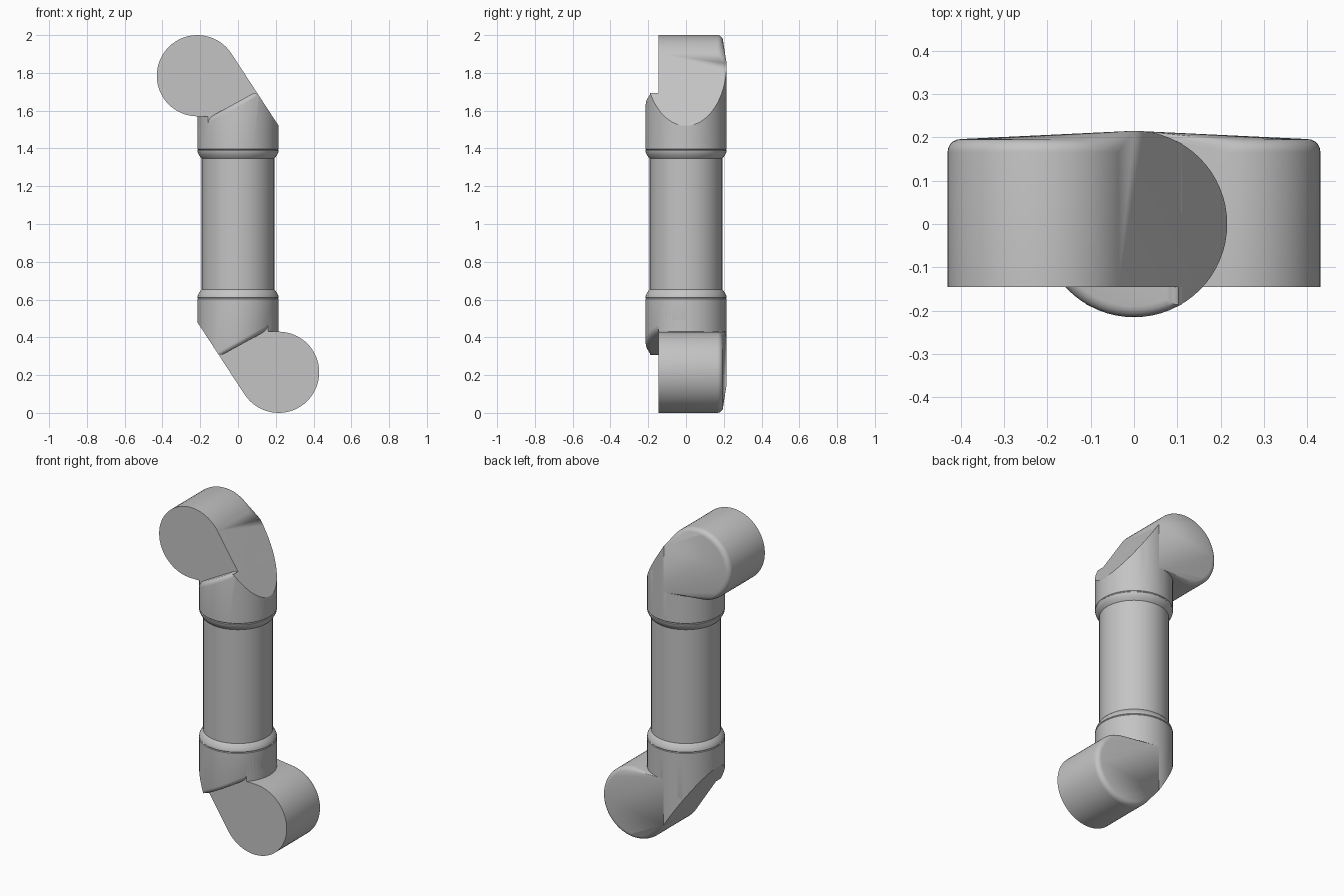
import bpy, bmesh, math
from mathutils import Vector, Matrix

cube = bpy.data.objects.get("Cube")
if cube:
    bpy.data.objects.remove(cube, do_unlink=True)

GREY = (0.55, 0.55, 0.55, 1)
mat = bpy.data.materials.new("light_grey")
mat.use_nodes = True
mat.diffuse_color = GREY
mat.node_tree.nodes["Principled BSDF"].inputs["Base Color"].default_value = GREY

R = 0.215                      # sleeve and joint radius
SIDES = 64
FRONT = -0.145                 # flat front of the joint
JOINT = Vector((-R, 0, 2 - R))
SLANT = Vector((0.837, 0, 0.547))    # normal of the sloping elbow face
SLANT_CO = JOINT + SLANT * R
STEP = Vector((-0.482, 0, 0.876))    # normal of the front ledge
STEP_CO = Vector((0.095, 0, 1.70))


def cylinder(radius, z0, z1):
    bm = bmesh.new()
    bmesh.ops.create_cone(bm, cap_ends=True, segments=SIDES, radius1=radius,
                          radius2=radius, depth=z1 - z0,
                          matrix=Matrix.Translation((0, 0, (z0 + z1) / 2)))
    return bm


def slice_off(bm, co, normal):
    """Remove everything beyond the plane and cap the cut."""
    bmesh.ops.bisect_plane(bm, geom=bm.verts[:] + bm.edges[:] + bm.faces[:],
                           plane_co=co, plane_no=normal, clear_outer=True)
    rim = [e for e in bm.edges if e.is_boundary]
    if rim:
        bmesh.ops.holes_fill(bm, edges=rim, sides=0)


def make(name, bm):
    bmesh.ops.recalc_face_normals(bm, faces=bm.faces[:])
    mesh = bpy.data.meshes.new(name)
    bm.to_mesh(mesh)
    bm.free()
    mesh.materials.append(mat)
    ob = bpy.data.objects.new(name, mesh)
    bpy.context.collection.objects.link(ob)
    bpy.ops.object.select_all(action='DESELECT')
    ob.select_set(True)
    bpy.context.view_layer.objects.active = ob
    bpy.ops.object.shade_smooth_by_angle(angle=math.radians(32))
    return ob


def make_pair(name, bm):
    """Upper part, plus the same part turned half round for the lower end."""
    upper = make("upper_" + name, bm)
    lower = bpy.data.objects.new("lower_" + name, upper.data)
    lower.location = (0, 0, 2)
    lower.rotation_euler = (0, math.pi, 0)
    bpy.context.collection.objects.link(lower)


# Straight tube between the elbows
make("tube", cylinder(0.192, 0.6, 1.4))

# Rounded collar where the tube enters the elbow
bm = bmesh.new()
profile = [(0.19, 1.345), (0.198, 1.352), (0.208, 1.368), (0.213, 1.378),
           (R, 1.388), (0.212, 1.392), (R, 1.396), (R, 1.412)]
points = [bm.verts.new((r, 0, z)) for r, z in profile]
edges = [bm.edges.new(pair) for pair in zip(points, points[1:])]
bmesh.ops.spin(bm, geom=points + edges, axis=(0, 0, 1), cent=(0, 0, 0),
               angle=math.tau, steps=SIDES, use_merge=True)
bmesh.ops.remove_doubles(bm, verts=bm.verts[:], dist=0.0005)
make_pair("collar", bm)

# Elbow sleeve with a rounded ledge at the front
bm = cylinder(R, 1.41, 2.3)
slice_off(bm, SLANT_CO, SLANT)
slice_off(bm, STEP_CO, STEP)
ledge = [e for e in bm.edges
         if all(abs((v.co - STEP_CO).dot(STEP)) < 0.0005 for v in e.verts)]
bmesh.ops.bevel(bm, geom=ledge, offset=0.025, segments=4, profile=0.5,
                affect='EDGES', clamp_overlap=False)
make_pair("elbow_sleeve", bm)

# Sleeve core behind the flat front
bm = cylinder(R, 1.41, 1.85)
slice_off(bm, SLANT_CO, SLANT)
slice_off(bm, Vector((0, FRONT, 0)), Vector((0, -1, 0)))
make_pair("elbow_core", bm)

# Joint housing: a round-rimmed drum blended into the sleeve
bm = cylinder(R, 1.57, 1.85)
slice_off(bm, SLANT_CO, SLANT)
RIM, BACK = 0.03, 0.196
rings = [(R, -0.2)]
for i in range(6):
    a = math.pi / 2 * i / 5
    rings.append((R - RIM + RIM * math.cos(a), BACK - RIM + RIM * math.sin(a)))
for radius, y in rings:
    for i in range(SIDES):
        a = math.tau * i / SIDES
        bm.verts.new(JOINT + Vector((radius * math.cos(a), y, radius * math.sin(a))))
bmesh.ops.delete(bm, geom=bm.edges[:], context='EDGES_FACES')
bmesh.ops.convex_hull(bm, input=bm.verts[:])
bmesh.ops.delete(bm, geom=[v for v in bm.verts if not v.link_faces], context='VERTS')
slice_off(bm, Vector((0, FRONT, 0)), Vector((0, -1, 0)))
bmesh.ops.dissolve_limit(bm, angle_limit=0.01, verts=bm.verts[:], edges=bm.edges[:])
make_pair("joint_housing", bm)
